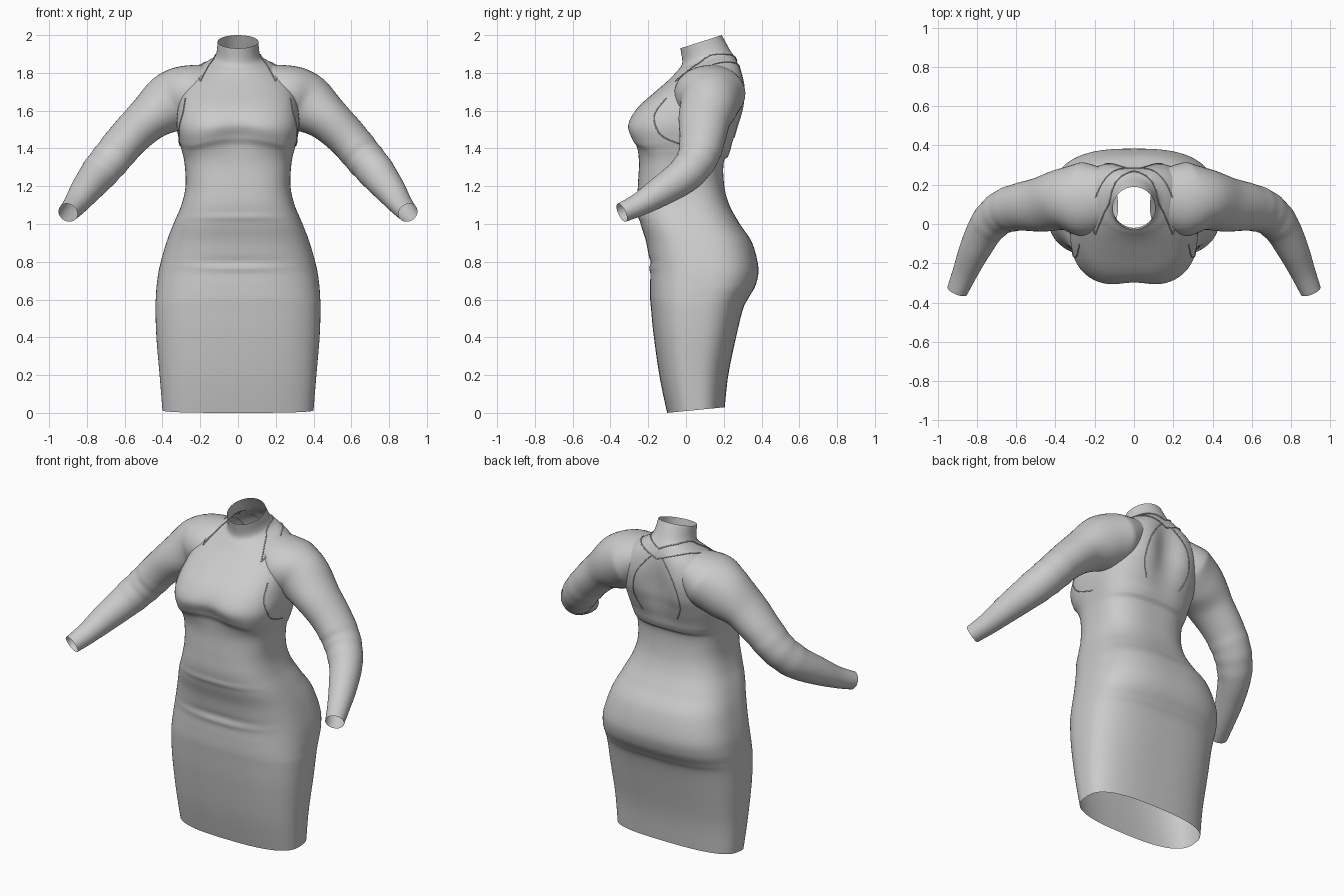
import bpy, bmesh, math
from mathutils import Vector
from mathutils.bvhtree import BVHTree

if "Cube" in bpy.data.objects:
    bpy.data.objects.remove(bpy.data.objects["Cube"])

cloth = bpy.data.materials.new("grey cloth")
cloth.use_nodes = True
cloth.diffuse_color = (0.6, 0.6, 0.6, 1)
cloth.node_tree.nodes["Principled BSDF"].inputs["Base Color"].default_value = (0.6, 0.6, 0.6, 1)


def spline(rows, steps):
    """Smoothly resample rows of control values."""
    result = []
    for i in range(len(rows) - 1):
        a, b, c, d = (rows[max(i - 1, 0)], rows[i], rows[i + 1], rows[min(i + 2, len(rows) - 1)])
        for s in range(steps):
            t = s / steps
            result.append([q + t / 2 * (r - p + t * (2 * p - 5 * q + 4 * r - w + t * (3 * (q - r) + w - p)))
                           for p, q, r, w in zip(a, b, c, d)])
    return result + [list(rows[-1])]


def loft(name, rings):
    """Open tube of quads through a list of rings."""
    bm = bmesh.new()
    loops = [[bm.verts.new(p) for p in ring] for ring in rings]
    for low, high in zip(loops, loops[1:]):
        for i in range(len(low)):
            j = (i + 1) % len(low)
            bm.faces.new((low[i], low[j], high[j], high[i]))
    mesh = bpy.data.meshes.new(name)
    bm.to_mesh(mesh)
    bm.free()
    obj = bpy.data.objects.new(name, mesh)
    bpy.context.collection.objects.link(obj)
    mesh.materials.append(cloth)
    mesh.shade_smooth()
    return obj


def bell(value, centre, width):
    return math.exp(-((value - centre) / width) ** 2)


def ramp(value, low, high):
    t = min(max((value - low) / (high - low), 0), 1)
    return t * t * (3 - 2 * t)


def power(value, exponent):
    return math.copysign(abs(value) ** exponent, value)


# Dress body: height, front, back, half width
body_rows = [
    (.015, -.1, .205, .4), (.2, -.14, .225, .415), (.4, -.17, .265, .432),
    (.55, -.185, .302, .437), (.61, -.19, .332, .435), (.68, -.19, .37, .43),
    (.77, -.19, .383, .416), (.9, -.21, .35, .38), (1, -.24, .285, .342),
    (1.1, -.257, .23, .3), (1.2, -.255, .203, .278), (1.32, -.25, .2, .283),
    (1.4, -.267, .235, .3), (1.45, -.298, .258, .313), (1.52, -.318, .285, .325),
    (1.6, -.272, .312, .32), (1.7, -.175, .322, .3), (1.78, -.1, .308, .265),
    (1.84, -.05, .277, .19), (1.885, -.02, .24, .122), (1.965, -.03, .19, .108)]


def body_ring(row, count=112):
    z, front, back, half = row
    tilt = .03 * (1 - ramp(z, 0, .4)) + .07 * ramp(z, 1.6, 1.88)
    exponent = 2 / (2.75 - .75 * ramp(z, 1.65, 1.88))
    ring = []
    for i in range(count):
        a = math.tau * i / count
        x = half * power(math.cos(a), exponent)
        s = power(math.sin(a), exponent)
        y = (front + back) / 2 + (back - front) / 2 * s
        front_side, back_side = max(-s, 0), max(s, 0)
        # Cleavage, spine hollow and cloth folds
        y += front_side * .025 * bell(x, 0, .1) * bell(z, 1.48, .09)
        y += back_side * .045 * bell(x, 0, .09) * -bell(z, 1.65, .17)
        folds = bell(z, .765 + .1 * x * x, .015) + bell(z, 1.035, .015) - bell(z, .8, .02)
        y -= front_side * .006 * folds * bell(x, 0, .25)
        y += back_side * .012 * ramp(z, 1.345, 1.355) * (1 - ramp(z, 1.36, 1.45))
        # Arched line under the bust
        arch = front_side * (.012 - .045 * min(abs(x) / .25, 1) ** 2) * bell(z, 1.44, .08)
        ring.append((x, y, z + tilt * s / 2 + arch))
    return ring


body = loft("dress_body", [body_ring(r) for r in spline(body_rows, 8)])

# Sleeves: centre, height radius, depth radius
sleeve_rows = [
    (.13, .145, 1.755, .1, .14), (.25, .127, 1.695, .153, .188), (.36, .125, 1.64, .158, .158),
    (.47, .1, 1.56, .122, .14), (.58, .087, 1.455, .107, .122), (.67, .06, 1.348, .101, .108),
    (.745, -.01, 1.258, .095, .095), (.81, -.13, 1.175, .08, .08),
    (.86, -.245, 1.105, .062, .064), (.9, -.34, 1.06, .052, .054)]


def sleeve_rings(side, count=40):
    path = spline(sleeve_rows, 7)
    rings = []
    for i, row in enumerate(path):
        centre = Vector(row[:3])
        along = Vector(path[min(i + 1, len(path) - 1)][:3]) - Vector(path[max(i - 1, 0)][:3])
        along.normalize()
        up = Vector((0, 0, 1))
        up = (up - along * up.dot(along)).normalized()
        across = along.cross(up)
        wrinkle = 1 + .025 * sum(bell(centre.x, c, .012) for c in (.63, .68, .73))
        ring = []
        for k in range(count):
            a = side * math.tau * k / count
            p = centre + wrinkle * (up * row[3] * math.cos(a) + across * row[4] * math.sin(a))
            ring.append((side * p.x, p.y, p.z))
        rings.append(ring)
    return rings


sides = ((1, "left"), (-1, "right"))
for side, name in sides:
    loft(name + "_sleeve", sleeve_rings(side))

# Piping laid on the body along the jacket edges and armholes
surface = BVHTree.FromObject(body, bpy.context.evaluated_depsgraph_get())
seams = {
    "collar_edge": ((.2, -.06, 1.76), (.18, 0, 1.83), (.14, .1, 1.89), (.1, .22, 1.91), (0, .28, 1.87)),
    "lapel_edge": ((.2, -.06, 1.76), (.22, .02, 1.81), (.2, .15, 1.86), (.12, .27, 1.86), (0, .3, 1.81)),
    "back_edge": ((.03, .3, 1.83), (.13, .32, 1.7), (.16, .3, 1.55), (.12, .27, 1.45)),
    "side_seam": ((.27, -.1, 1.66), (.3, -.17, 1.58), (.31, -.13, 1.47), (.32, 0, 1.41)),
}
for label, points in seams.items():
    for side, name in sides:
        curve = bpy.data.curves.new(name + "_" + label, "CURVE")
        curve.dimensions = "3D"
        curve.bevel_depth = .003
        curve.bevel_resolution = 1
        hits = [surface.find_nearest(Vector((side * x, y, z))) for x, y, z in spline(points, 8)]
        line = curve.splines.new("POLY")
        line.points.add(len(hits) - 1)
        for point, hit in zip(line.points, hits):
            point.co = (*(hit[0] + hit[1] * .002), 1)
        curve.materials.append(cloth)
        bpy.context.collection.objects.link(bpy.data.objects.new(name + "_" + label, curve))
